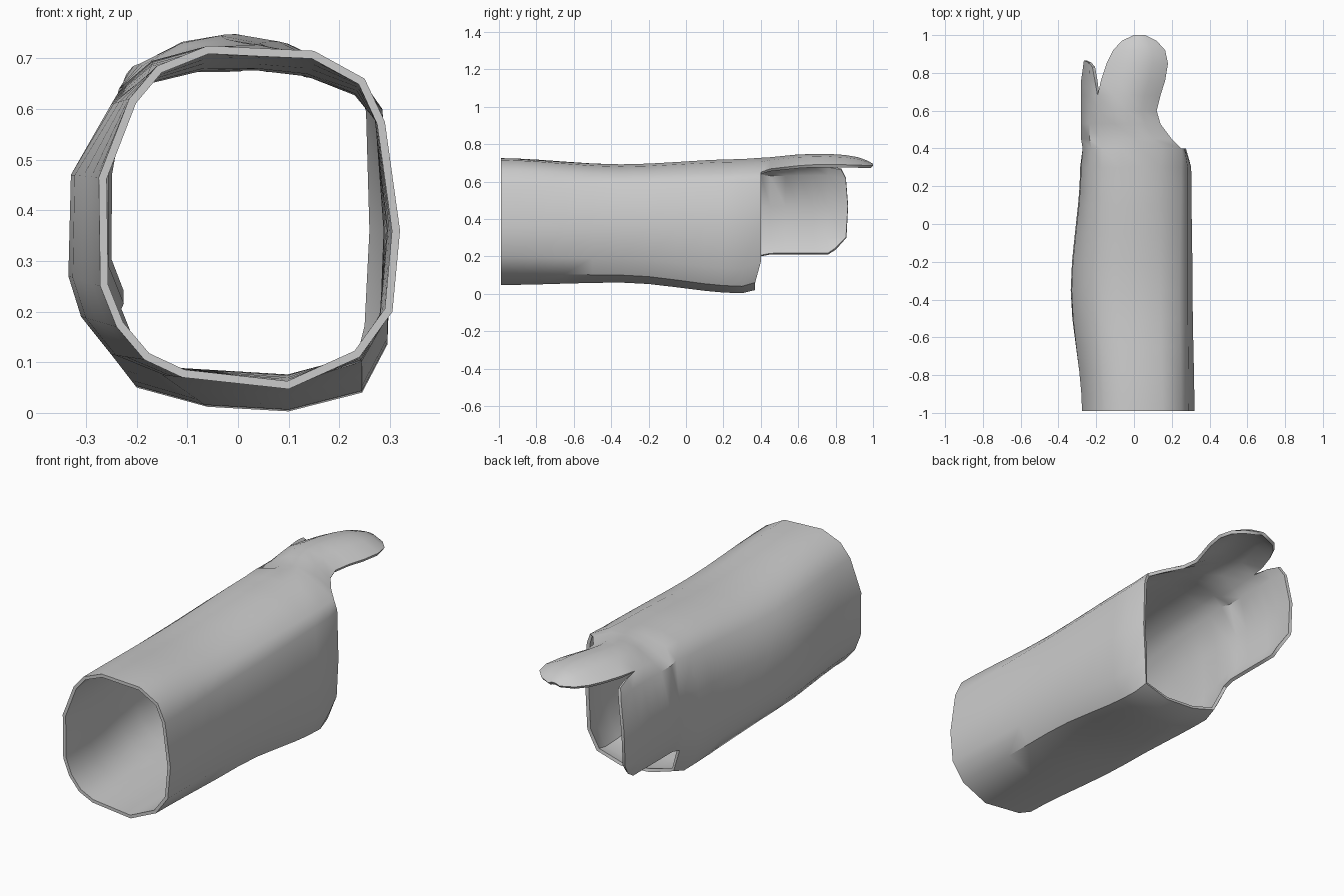
import bpy, bmesh

cube = bpy.data.objects.get("Cube")
if cube:
    bpy.data.objects.remove(cube, do_unlink=True)

# One flat grey for the whole shell
grey = bpy.data.materials.new("light_grey")
grey.use_nodes = True
colour = (0.6, 0.6, 0.6, 1)
grey.diffuse_color = colour
grey.node_tree.nodes["Principled BSDF"].inputs["Base Color"].default_value = colour

# Cross-sections (x, z): from the top right corner over the top, down the
# -x wall, along the bottom and up the +x wall
FRONT = [(.25, .66), (.15, .715), (.045, .72), (-.06, .725), (-.16, .685), (-.215, .62),
         (-.275, .465), (-.272, .25), (-.24, .17), (-.185, .105), (-.11, .07), (.10, .047),
         (.24, .11), (.305, .2), (.32, .36), (.29, .575)]
MIDDLE = [(.24, .64), (.14, .68), (.04, .692), (-.07, .692), (-.18, .665), (-.25, .61),
          (-.33, .47), (-.335, .27), (-.31, .19), (-.25, .115), (-.15, .075), (.10, .06),
          (.245, .10), (.295, .19), (.31, .36), (.285, .585)]
REAR = [(.25, .645), (.14, .705), (.04, .72), (-.07, .718), (-.17, .69), (-.235, .635),
        (-.28, .47), (-.285, .27), (-.27, .16), (-.2, .05), (-.06, .012), (.10, .003),
        (.245, .04), (.295, .135), (.303, .36), (.285, .60)]
END = [(.25, .65), (.15, .705), (.04, .727), (-.07, .722), (-.17, .695), (-.225, .645),
       (-.272, .47), (-.272, .29), (-.245, .2), (-.19, .07), (-.06, .03), (.10, .02),
       (.235, .06), (.265, .17), (.275, .36), (.268, .60)]
KEYS = [(-1, FRONT), (-.35, MIDDLE), (.3, REAR), (.4, END)]

# Tongue rows: y, right x, left x, edge z, crown z
TONGUE = [(.45, .20, -.175, .668, .73), (.53, .14, -.185, .677, .738),
          (.60, .12, -.19, .685, .745), (.68, .14, -.193, .69, .747),
          (.76, .165, -.175, .69, .748), (.85, .18, -.145, .69, .742),
          (.92, .165, -.11, .688, .73), (.97, .12, -.065, .686, .712),
          (1.0, .06, 0, .685, .695)]
# Side flap: section below the notch, and its rounded rear edge (x, y, z)
FLAP = [(-.235, .64), (-.28, .47), (-.28, .29), (-.24, .21)]
FLAP_TIP = [(-.22, .83, .67), (-.24, .855, .62), (-.265, .867, .47),
            (-.265, .858, .30), (-.24, .80, .235)]

bm = bmesh.new()


def make_row(points):
    return [bm.verts.new(p) for p in points]


def bridge(a, b, closed=False):
    """Join two rows of equal length with quads facing outwards."""
    n = len(a)
    for j in range(n if closed else n - 1):
        k = (j + 1) % n
        bm.faces.new((a[j], b[j], b[k], a[k]))


def section(y):
    """Ease between the neighbouring key sections."""
    for (y0, s0), (y1, s1) in zip(KEYS, KEYS[1:]):
        if y <= y1:
            t = (y - y0) / (y1 - y0)
            t = t * t * (3 - 2 * t)
            return [(p[0] + (q[0] - p[0]) * t, p[1] + (q[1] - p[1]) * t)
                    for p, q in zip(s0, s1)]


# Closed tube, whose bottom lip stops slightly short of the walls
ring = None
for y in (-.99, -.9, -.78, -.65, -.5, -.35, -.2, -.05, .1, .2, .3, .4):
    new = make_row([(x, .37 if y == .4 and z < .1 else y, z) for x, z in section(y)])
    if ring:
        bridge(ring, new, closed=True)
    ring = new

# Tongue and flap share their corner column up to the notch
top, side = ring[:5], ring[4:9]
for y, xr, xl, ze, zc in TONGUE:
    new_top = make_row([(xr + (xl - xr) * t, y, ze + (zc - ze) * (1 - (2 * t - 1) ** 2))
                        for t in (0, .25, .5, .75, 1)])
    bridge(top, new_top)
    top = new_top
    if y <= .68:
        new_side = [top[4]] + make_row([(x, y, z) for x, z in FLAP])
        bridge(side, new_side)
        side = new_side

# Free end of the flap beyond the notch
mid = make_row([(x, .76, z) for x, z in [(-.207, .685)] + FLAP])
bridge(side, mid)
bridge(mid, make_row(FLAP_TIP))

mesh = bpy.data.meshes.new("forearm_shell")
bm.to_mesh(mesh)
bm.free()
mesh.materials.append(grey)
shell = bpy.data.objects.new("forearm_shell", mesh)
bpy.context.collection.objects.link(shell)
bpy.ops.object.select_all(action='DESELECT')
shell.select_set(True)
bpy.context.view_layer.objects.active = shell

# Thin wall grown inwards
wall = shell.modifiers.new("wall", 'SOLIDIFY')
wall.thickness = 0.016
wall.offset = -1
bpy.ops.object.modifier_apply(modifier="wall")
bpy.ops.object.shade_smooth_by_angle(angle=0.7)
